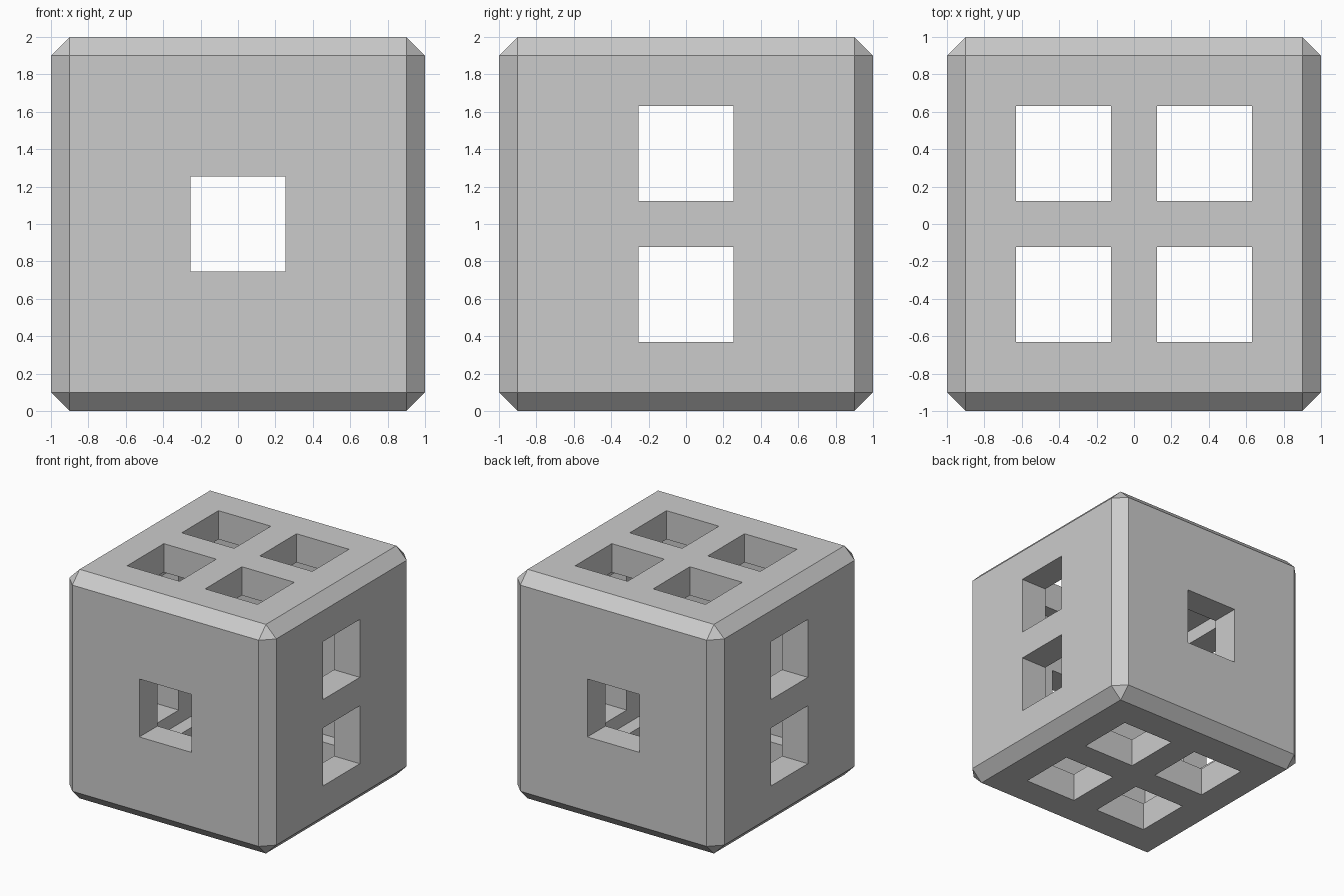
import bpy
import bmesh
from mathutils import Matrix

default_cube = bpy.data.objects.get("Cube")
if default_cube:
    bpy.data.objects.remove(default_cube, do_unlink=True)

HALF = 1.0        # half the outer size
CHAMFER = 0.1
CAVITY = 1.5      # inner space, leaving walls 0.25 thick
HOLE = 0.506      # side of each square hole
STEP = 0.377      # hole offset from the middle of a face

grey = bpy.data.materials.new("grey")
grey.use_nodes = True
colour = (0.6, 0.6, 0.6, 1)
grey.diffuse_color = colour
grey.node_tree.nodes["Principled BSDF"].inputs["Base Color"].default_value = colour


def box(name, size, centre):
    """Add a box object with its geometry placed in world space."""
    mesh = bpy.data.meshes.new(name)
    bm = bmesh.new()
    bmesh.ops.create_cube(
        bm, size=1, matrix=Matrix.Translation(centre) @ Matrix.Diagonal((*size, 1)))
    bm.to_mesh(mesh)
    bm.free()
    obj = bpy.data.objects.new(name, mesh)
    bpy.context.collection.objects.link(obj)
    mesh.materials.append(grey)
    return obj


# Chamfered outer block
shell = box("hollow_cube", (2 * HALF,) * 3, (0, 0, HALF))
bevel = shell.modifiers.new("chamfer", "BEVEL")
bevel.width = CHAMFER
bevel.segments = 1
bevel.limit_method = "NONE"

# Inner cavity, then square bars that cut opposite holes:
# one front to back, two side to side, four top to bottom
cutters = [box("cavity_cutter", (CAVITY,) * 3, (0, 0, HALF))]
LONG = 2.4
cutters.append(box("front_cutter", (HOLE, LONG, HOLE), (0, 0, HALF)))
for a in (-STEP, STEP):
    cutters.append(box("side_cutter", (LONG, HOLE, HOLE), (0, 0, HALF + a)))
    for b in (-STEP, STEP):
        cutters.append(box("top_cutter", (HOLE, HOLE, LONG), (a, b, HALF)))

for cutter in cutters:
    cutter.hide_render = True
    cut = shell.modifiers.new(cutter.name, "BOOLEAN")
    cut.operation = "DIFFERENCE"
    cut.solver = "EXACT"
    cut.object = cutter

# Bake the cuts and remove the cutters
bpy.context.view_layer.update()
depsgraph = bpy.context.evaluated_depsgraph_get()
result = bpy.data.meshes.new_from_object(shell.evaluated_get(depsgraph))
shell.modifiers.clear()
shell.data = result
result.name = "hollow_cube"
result.materials.clear()
result.materials.append(grey)
for face in result.polygons:
    face.material_index = 0
    face.use_smooth = False
for cutter in cutters:
    bpy.data.objects.remove(cutter, do_unlink=True)
